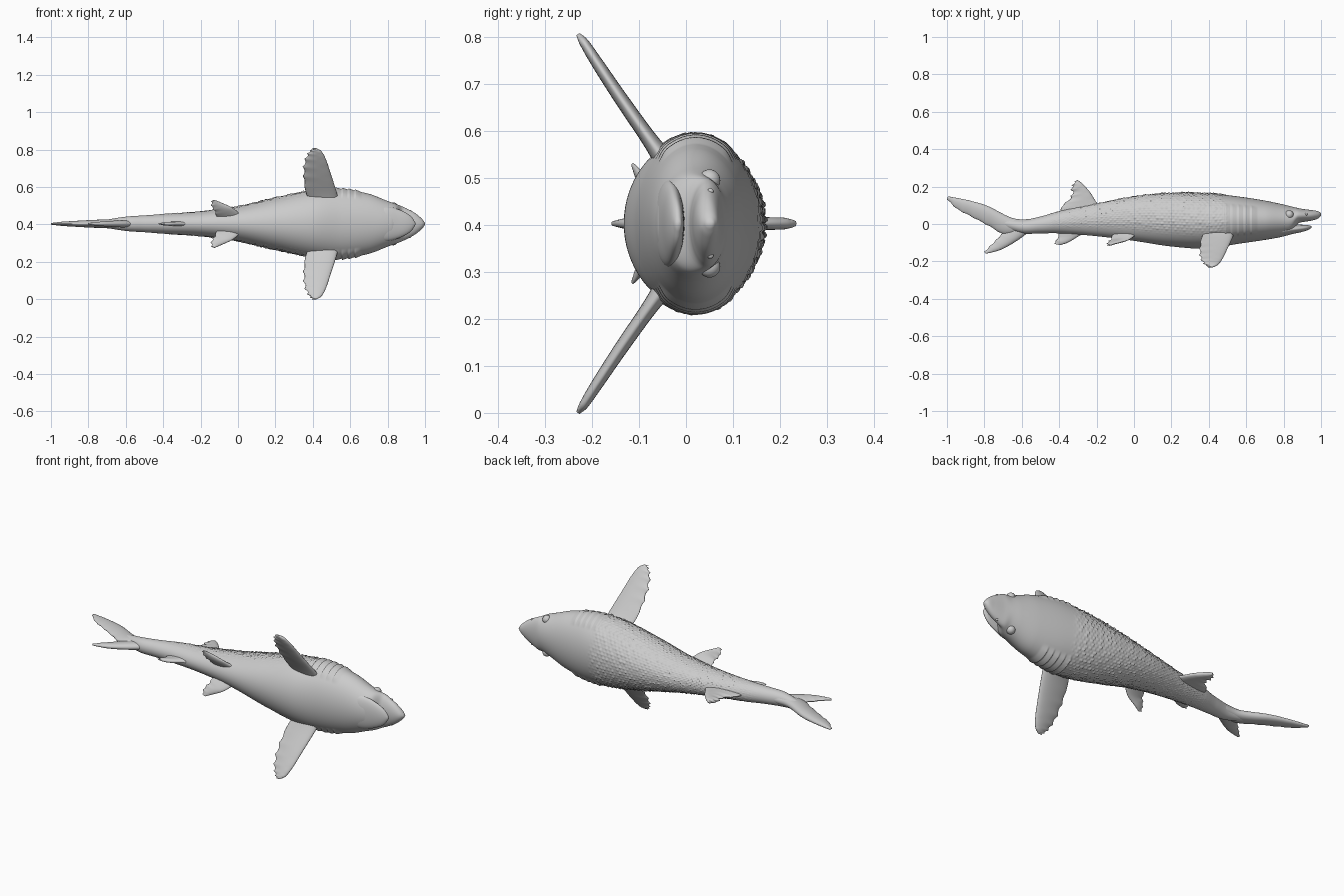
import bpy, bmesh, math, random
from mathutils import Vector

random.seed(4)
if "Cube" in bpy.data.objects:
    bpy.data.objects.remove(bpy.data.objects["Cube"])

MID = 0.403  # height of the mirror plane (the fish lies on its side fins)

grey = bpy.data.materials.new("plain grey")
grey.diffuse_color = (0.6, 0.6, 0.6, 1)
grey.use_nodes = True
grey.node_tree.nodes["Principled BSDF"].inputs["Base Color"].default_value = (0.6, 0.6, 0.6, 1)


def spline(keys, rows, k):
    """Smooth interpolation of rows of numbers at key k."""
    n = len(keys)
    i = 0
    while i < n - 2 and k > keys[i + 1]:
        i += 1
    h = keys[i + 1] - keys[i]
    t = (k - keys[i]) / h

    def slope(j, c):
        a, b = max(j - 1, 0), min(j + 1, n - 1)
        return (rows[b][c] - rows[a][c]) / (keys[b] - keys[a])
    out = []
    for c in range(len(rows[0])):
        p, q = rows[i][c], rows[i + 1][c]
        out.append((2*t**3 - 3*t*t + 1) * p + (t**3 - 2*t*t + t) * h * slope(i, c)
                   + (3*t*t - 2*t**3) * q + (t**3 - t*t) * h * slope(i + 1, c))
    return out


def ramp(a, b, v):
    t = min(max((v - a) / (b - a), 0), 1)
    return t * t * (3 - 2 * t)


def loft(name, rings):
    """Skin a list of equal rings of points and cap both ends."""
    bm = bmesh.new()
    loops = [[bm.verts.new(p) for p in ring] for ring in rings]
    n = len(loops[0])
    for a, b in zip(loops, loops[1:]):
        for j in range(n):
            bm.faces.new((a[j], a[(j + 1) % n], b[(j + 1) % n], b[j]))
    bm.faces.new(loops[0])
    bm.faces.new(loops[-1])
    bmesh.ops.recalc_face_normals(bm, faces=bm.faces)
    return finish(name, bm)


def finish(name, bm):
    for f in bm.faces:
        f.smooth = True
    mesh = bpy.data.meshes.new(name)
    bm.to_mesh(mesh)
    bm.free()
    mesh.materials.append(grey)
    ob = bpy.data.objects.new(name, mesh)
    bpy.context.collection.objects.link(ob)
    return ob


def tube(name, profile, count, sides, relief=None):
    """Loft of ellipses: profile rows are x, back y, belly y, half width."""
    keys = [r[0] for r in profile]
    rows = [r[1:] for r in profile]
    rings = []
    for i in range(count + 1):
        x = keys[0] + (keys[-1] - keys[0]) * i / count
        top, bot, w = spline(keys, rows, x)
        ring = []
        for j in range(sides):
            a = 2 * math.pi * j / sides
            c, s = math.cos(a), math.sin(a)
            d = relief(x, a, w) if relief else 0
            ring.append((x, (top + bot) / 2 + ((top - bot) / 2 + d) * s,
                         MID + (w + d) * c))
        rings.append(ring)
    return loft(name, rings)


# Overlapping scales on the back and flanks, and gill flaps behind the head
SCALES = 60
scale_size = {}


def skin_relief(x, a, w):
    s, c = math.sin(a), abs(math.cos(a))
    d = 0
    v = a / (2 * math.pi) * SCALES
    col = int(v)
    u = -x / 0.024 + 0.5 * (col % 2)
    cell = (math.floor(u), col)
    if cell not in scale_size:
        scale_size[cell] = random.uniform(0.3, 1.2)
    mask = ramp(-0.65, -0.1, s) * ramp(-0.5, -0.3, x) * (1 - ramp(0.44, 0.52, x))
    across = 1 - (2 * (v - col) - 1) ** 2
    d += 0.006 * mask * min(1, w / 0.11) * scale_size[cell] * (u - math.floor(u)) * (0.3 + across)
    if 0.485 < x < 0.66:
        u = (0.66 - x) / 0.035
        d += 0.008 * (u - math.floor(u)) * ramp(0.72, 0.88, c)
    return d


tube("body", [
    (-0.74, 0.035, -0.005, 0.016), (-0.6, 0.022, -0.05, 0.038), (-0.5, 0.04, -0.05, 0.045),
    (-0.4, 0.068, -0.05, 0.052), (-0.2, 0.108, -0.065, 0.065), (0, 0.146, -0.09, 0.092),
    (0.2, 0.165, -0.12, 0.138), (0.4, 0.163, -0.132, 0.178), (0.55, 0.148, -0.107, 0.186),
    (0.7, 0.125, -0.085, 0.16), (0.8, 0.104, -0.066, 0.122), (0.845, 0.093, -0.048, 0.106),
    (0.875, 0.086, 0.0, 0.094), (0.9, 0.081, 0.01, 0.083), (0.95, 0.074, 0.018, 0.055),
    (0.985, 0.068, 0.03, 0.025), (1.0, 0.058, 0.045, 0.005)], 350, 180, skin_relief)

tube("lower_jaw", [
    (0.76, -0.07, -0.01, 0.09), (0.8, -0.064, -0.004, 0.092), (0.85, -0.053, -0.003, 0.08),
    (0.9, -0.042, -0.004, 0.058), (0.93, -0.032, -0.006, 0.035),
    (0.948, -0.022, -0.011, 0.006)], 30, 40)


def fin(name, sections, wave=0.0, waves=5, side=1):
    """Lens-shaped fin; each section is leading point, trailing point, thickness.
    Points are x, y and distance from the mirror plane."""
    rows = [(*a, *b, t) for a, b, t in sections]
    keys = list(range(len(rows)))
    root, tip = rows[0], rows[-1]
    chord = Vector(root[:3]) - Vector(root[3:6])
    normal = chord.cross(Vector(tip[:3]) - Vector(root[3:6])).normalized()
    rings, steps = [], 60
    for i in range(steps + 1):
        k = i / steps
        r = spline(keys, rows, k * keys[-1])
        lead, trail = Vector(r[:3]), Vector(r[3:6])
        # Scalloped trailing edge
        trail += (lead - trail).normalized() * wave * abs(math.sin(k * waves * math.pi)) * ramp(0.2, 0.4, k)
        ring = []
        for j in range(24):
            a = 2 * math.pi * j / 24
            p = (lead + trail) / 2 + (lead - trail) / 2 * math.cos(a)
            p += normal * r[6] / 2 * math.sin(a) * (0.8 + 0.2 * math.cos(a))
            ring.append((p.x, p.y, MID + side * p.z))
        rings.append(ring)
    return loft(name, rings)


# Paired fins and eyes
for label, side in (("left", 1), ("right", -1)):
    fin(label + "_pectoral_fin", [
        ((0.54, -0.035, 0.12), (0.38, -0.035, 0.12), 0.06),
        ((0.525, -0.077, 0.178), (0.36, -0.077, 0.178), 0.042),
        ((0.497, -0.138, 0.265), (0.345, -0.138, 0.265), 0.036),
        ((0.472, -0.188, 0.34), (0.352, -0.188, 0.34), 0.031),
        ((0.448, -0.217, 0.385), (0.375, -0.217, 0.385), 0.024),
        ((0.42, -0.23, 0.403), (0.395, -0.23, 0.403), 0.01)], 0.012, 8, side)
    fin(label + "_pelvic_fin", [
        ((0.02, -0.05, 0.045), (-0.11, -0.045, 0.03), 0.035),
        ((-0.03, -0.085, 0.085), (-0.125, -0.078, 0.06), 0.024),
        ((-0.09, -0.102, 0.113), (-0.145, -0.1, 0.09), 0.02),
        ((-0.125, -0.114, 0.128), (-0.145, -0.113, 0.12), 0.008)], 0.008, 4, side)
    for part, loc, r in (("eye", (0.83, 0.05, 0.092), 0.023),
                         ("nostril", (0.92, 0.052, 0.068), 0.007)):
        bm = bmesh.new()
        bmesh.ops.create_uvsphere(bm, u_segments=24, v_segments=14, radius=r)
        finish(label + "_" + part, bm).location = (loc[0], loc[1], MID + side * loc[2])

# Fins on the mirror plane
fin("dorsal_fin", [
    ((-0.17, 0.08, 0), (-0.40, 0.045, 0), 0.04),
    ((-0.20, 0.115, 0), (-0.385, 0.095, 0), 0.036),
    ((-0.235, 0.17, 0), (-0.34, 0.15, 0), 0.033),
    ((-0.275, 0.215, 0), (-0.34, 0.195, 0), 0.03),
    ((-0.302, 0.235, 0), (-0.32, 0.225, 0), 0.015)], 0.014, 6)
fin("anal_fin", [
    ((-0.25, -0.04, 0), (-0.41, -0.03, 0), 0.035),
    ((-0.30, -0.068, 0), (-0.405, -0.06, 0), 0.028),
    ((-0.35, -0.098, 0), (-0.42, -0.09, 0), 0.024),
    ((-0.395, -0.113, 0), (-0.428, -0.106, 0), 0.01)], 0.005, 3)
fin("upper_tail_lobe", [
    ((-0.55, 0.025, 0), (-0.58, -0.045, 0), 0.06),
    ((-0.65, 0.032, 0), (-0.69, -0.055, 0), 0.06),
    ((-0.78, 0.095, 0), (-0.78, -0.01, 0), 0.05),
    ((-0.87, 0.123, 0), (-0.87, 0.038, 0), 0.038),
    ((-0.94, 0.138, 0), (-0.945, 0.078, 0), 0.027),
    ((-0.995, 0.148, 0), (-1.0, 0.13, 0), 0.012)], 0.004, 7)
fin("lower_tail_lobe", [
    ((-0.54, -0.025, 0), (-0.64, 0.01, 0), 0.05),
    ((-0.62, -0.086, 0), (-0.70, -0.045, 0), 0.042),
    ((-0.71, -0.137, 0), (-0.75, -0.095, 0), 0.03),
    ((-0.79, -0.159, 0), (-0.803, -0.148, 0), 0.012)], 0.004, 5)
